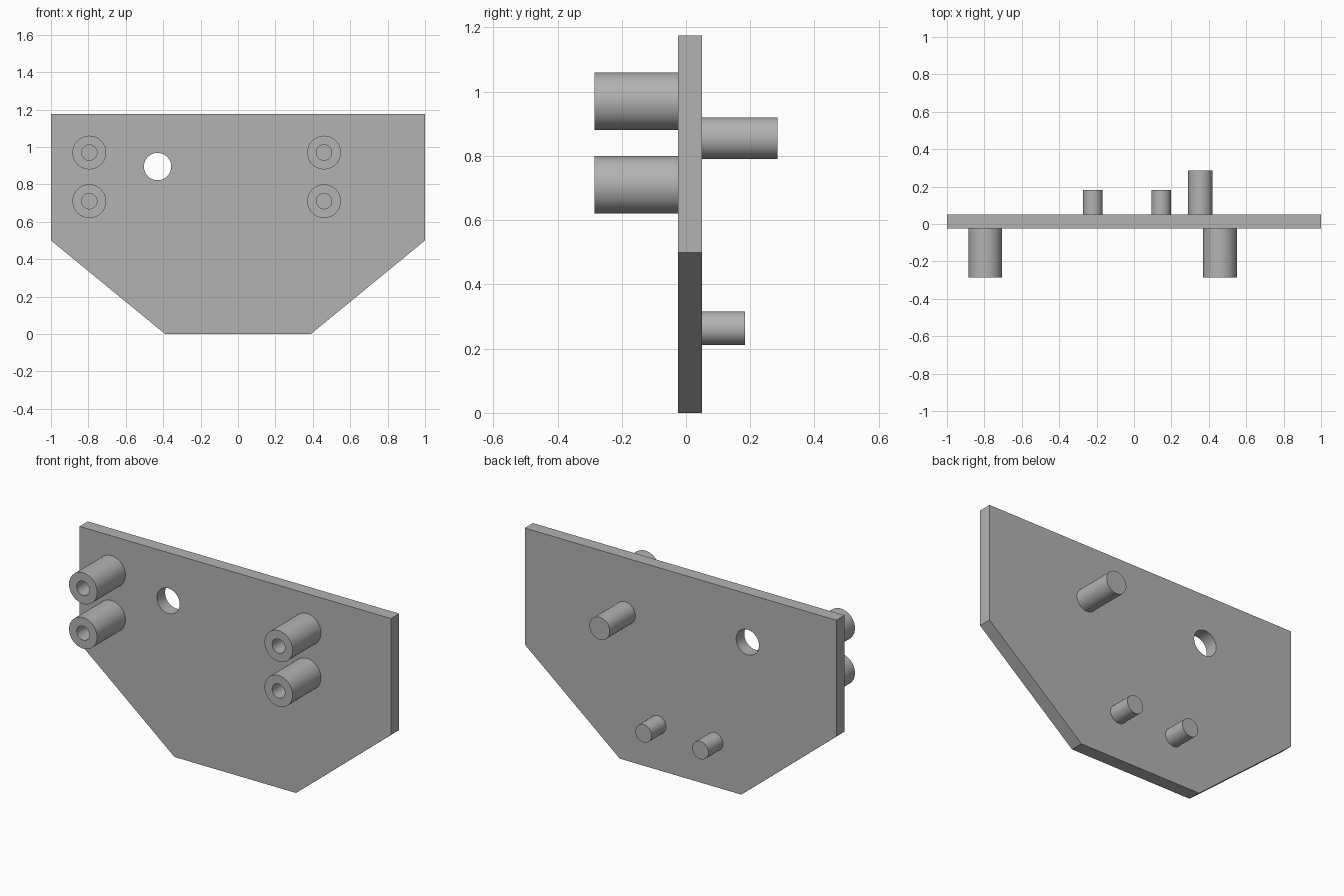
import bpy, bmesh
from math import sin, cos, tau, radians

if "Cube" in bpy.data.objects:
    bpy.data.objects.remove(bpy.data.objects["Cube"])

FRONT, BACK = -0.025, 0.05   # faces of the plate
SIDES = 64

grey = bpy.data.materials.new("plain grey")
grey.use_nodes = True
colour = (0.45, 0.45, 0.45, 1)
grey.diffuse_color = colour
grey.node_tree.nodes["Principled BSDF"].inputs["Base Color"].default_value = colour


def finish(bm, name):
    bmesh.ops.recalc_face_normals(bm, faces=bm.faces)
    mesh = bpy.data.meshes.new(name)
    bm.to_mesh(mesh)
    bm.free()
    obj = bpy.data.objects.new(name, mesh)
    bpy.context.collection.objects.link(obj)
    mesh.materials.append(grey)
    return obj


def smooth(obj):
    bpy.ops.object.select_all(action='DESELECT')
    obj.select_set(True)
    bpy.context.view_layer.objects.active = obj
    bpy.ops.object.shade_smooth_by_angle(angle=radians(30))


def turned(name, x, z, profile):
    """Round part along y, from (radius, y) points, capped at both ends."""
    bm = bmesh.new()
    angles = [tau * i / SIDES for i in range(SIDES)]
    rings = [[bm.verts.new((x + r * cos(a), y, z + r * sin(a))) for a in angles]
             for r, y in profile]
    for a, b in zip(rings, rings[1:]):
        for i in range(SIDES):
            j = (i + 1) % SIDES
            bm.faces.new((a[i], a[j], b[j], b[i]))
    bm.faces.new(rings[0])
    bm.faces.new(rings[-1])
    obj = finish(bm, name)
    smooth(obj)
    return obj


# Plate with chamfered lower corners
half = [(0.39, 0), (1, 0.5), (1, 1.175)]
outline = half + [(-x, z) for x, z in reversed(half)]
bm = bmesh.new()
face = bm.faces.new([bm.verts.new((x, FRONT, z)) for x, z in outline])
extruded = bmesh.ops.extrude_face_region(bm, geom=[face], use_keep_orig=True)
moved = [v for v in extruded["geom"] if isinstance(v, bmesh.types.BMVert)]
bmesh.ops.translate(bm, verts=moved, vec=(0, BACK - FRONT, 0))
plate = finish(bm, "plate")

# Round hole through the plate
cutter = turned("hole_cutter", -0.43, 0.895, [(0.073, -0.2), (0.073, 0.2)])
cutter.hide_render = True
cut = plate.modifiers.new("hole", 'BOOLEAN')
cut.object = cutter
cut.operation = 'DIFFERENCE'
cut.solver = 'EXACT'
bpy.context.view_layer.objects.active = plate
bpy.ops.object.modifier_apply(modifier=cut.name)
bpy.data.objects.remove(cutter)
smooth(plate)

# Hollow bosses on the front
for side, x in (("right", -0.795), ("left", 0.46)):
    for level, z in (("upper", 0.97), ("lower", 0.71)):
        turned(f"{level}_{side}_boss", x, z,
               [(0.09, FRONT), (0.09, -0.285), (0.041, -0.285), (0.041, FRONT - 0.002)])

# Solid pegs on the back
for name, x, z, radius, end in (("large_peg", 0.355, 0.855, 0.065, 0.285),
                                ("small_right_peg", -0.22, 0.263, 0.052, 0.183),
                                ("small_left_peg", 0.145, 0.263, 0.052, 0.183)):
    turned(name, x, z, [(radius, BACK), (radius, end)])
